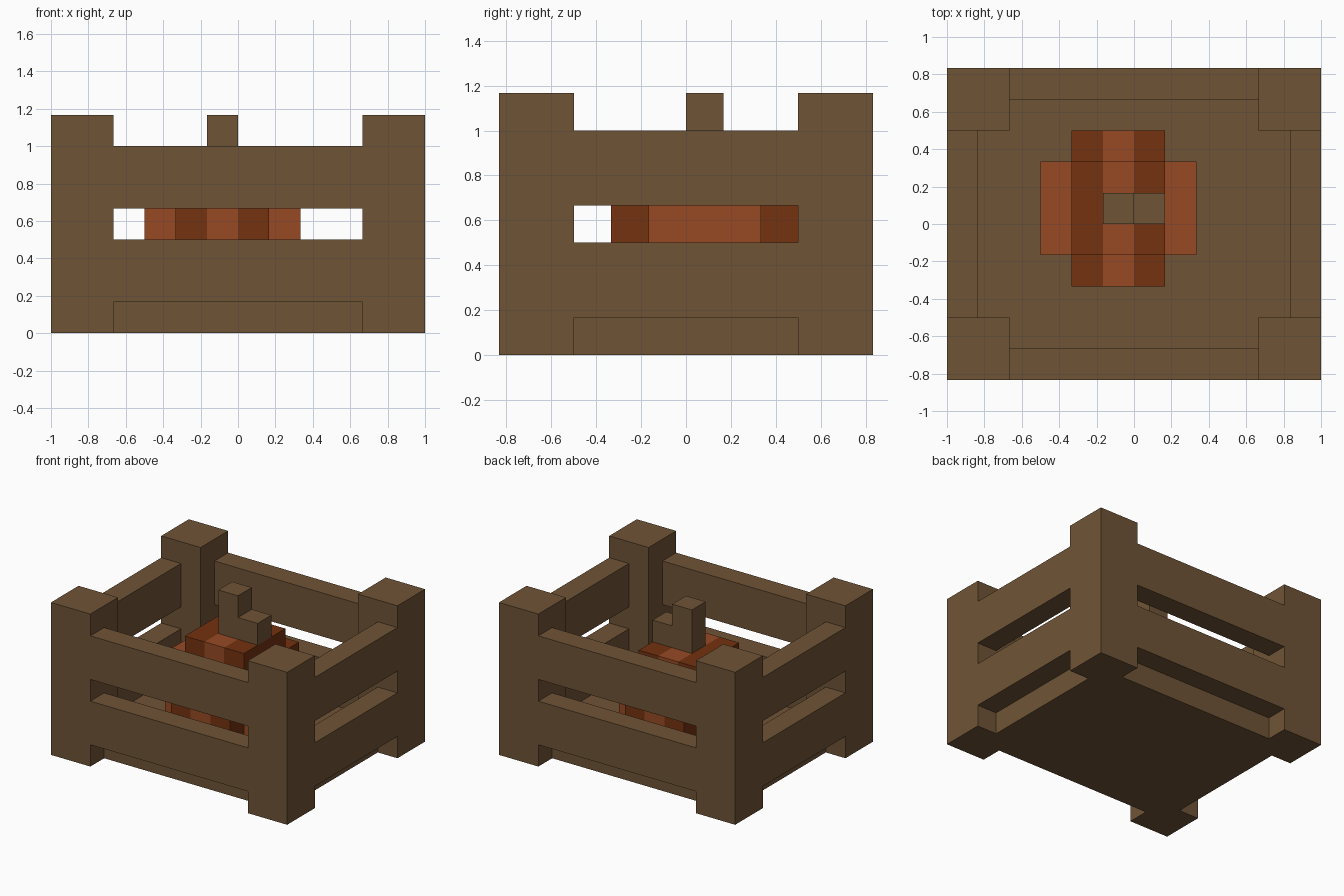
import bpy, bmesh
from mathutils import Vector

U = 1 / 6  # every part sits on a grid of this step

cube = bpy.data.objects.get("Cube")
if cube:
    bpy.data.objects.remove(cube, do_unlink=True)


def material(name, rgb):
    mat = bpy.data.materials.new(name)
    mat.use_nodes = True
    colour = (*rgb, 1)
    mat.diffuse_color = colour
    bsdf = next(n for n in mat.node_tree.nodes if n.type == 'BSDF_PRINCIPLED')
    bsdf.inputs["Base Color"].default_value = colour
    bsdf.inputs["Roughness"].default_value = 0.9
    return mat


wood = material("brown wood", (0.16, 0.088, 0.037))
light = material("light orange", (0.31, 0.068, 0.018))
dark = material("dark orange", (0.174, 0.032, 0.005))


def box(name, low, high, mats, cuts=(), rule=None):
    """Box between two grid corners, sliced at x cuts, faces coloured by rule."""
    low, high = Vector(low) * U, Vector(high) * U
    bm = bmesh.new()
    bmesh.ops.create_cube(bm, size=1)
    for v in bm.verts:
        v.co = [(a + b) / 2 + c * (b - a) for a, b, c in zip(low, high, v.co)]
    for x in cuts:
        bmesh.ops.bisect_plane(bm, geom=bm.verts[:] + bm.edges[:] + bm.faces[:],
                               plane_co=(x * U, 0, 0), plane_no=(1, 0, 0))
    if rule:
        for f in bm.faces:
            f.material_index = rule(f.calc_center_median() / U)
    mesh = bpy.data.meshes.new(name)
    bm.to_mesh(mesh)
    bm.free()
    for m in mats:
        mesh.materials.append(m)
    obj = bpy.data.objects.new(name, mesh)
    bpy.context.collection.objects.link(obj)
    return obj


def mirrored(name, low, high, sx, sy):
    """Box with its corners flipped to the given side."""
    a = (low[0] * sx, low[1] * sy, low[2])
    b = (high[0] * sx, high[1] * sy, high[2])
    box(name, map_min(a, b), map_max(a, b), [wood])


def map_min(a, b):
    return tuple(map(min, a, b))


def map_max(a, b):
    return tuple(map(max, a, b))


# Crate floor and corner posts
box("crate_floor", (-5, -4, 0), (5, 4, 1), [wood])
for sx, side in ((-1, "right"), (1, "left")):
    for sy, end in ((-1, "front"), (1, "back")):
        mirrored(f"{end}_{side}_post", (4, 3, 0), (6, 5, 7), sx, sy)

# Two rails on each side of the crate
for level, z in (("lower", 1), ("upper", 4)):
    for s, side, end in ((-1, "right", "front"), (1, "left", "back")):
        mirrored(f"{level}_{side}_rail", (5, -3, z), (6, 3, z + 2), s, 1)
        mirrored(f"{level}_{end}_rail", (-4, 4, z), (4, 5, z + 2), 1, s)


# Pumpkin: striped body and cap, plain side bulges
def stripe(centre):
    return 0 if -1 < centre.x < 0 else 1


box("pumpkin_body", (-2, -2, 1), (1, 3, 4), [light, dark], (-1, 0), stripe)
box("pumpkin_cap", (-2, -1, 4), (1, 2, 5), [light, dark], (-1, 0), stripe)
box("pumpkin_right_bulge", (-3, -1, 1), (-2, 2, 4), [light])
box("pumpkin_left_bulge", (1, -1, 1), (2, 2, 4), [light])

# Stepped stem
box("stem_tall", (-1, 0, 5), (0, 1, 7), [wood])
box("stem_short", (0, 0, 5), (1, 1, 6), [wood])
